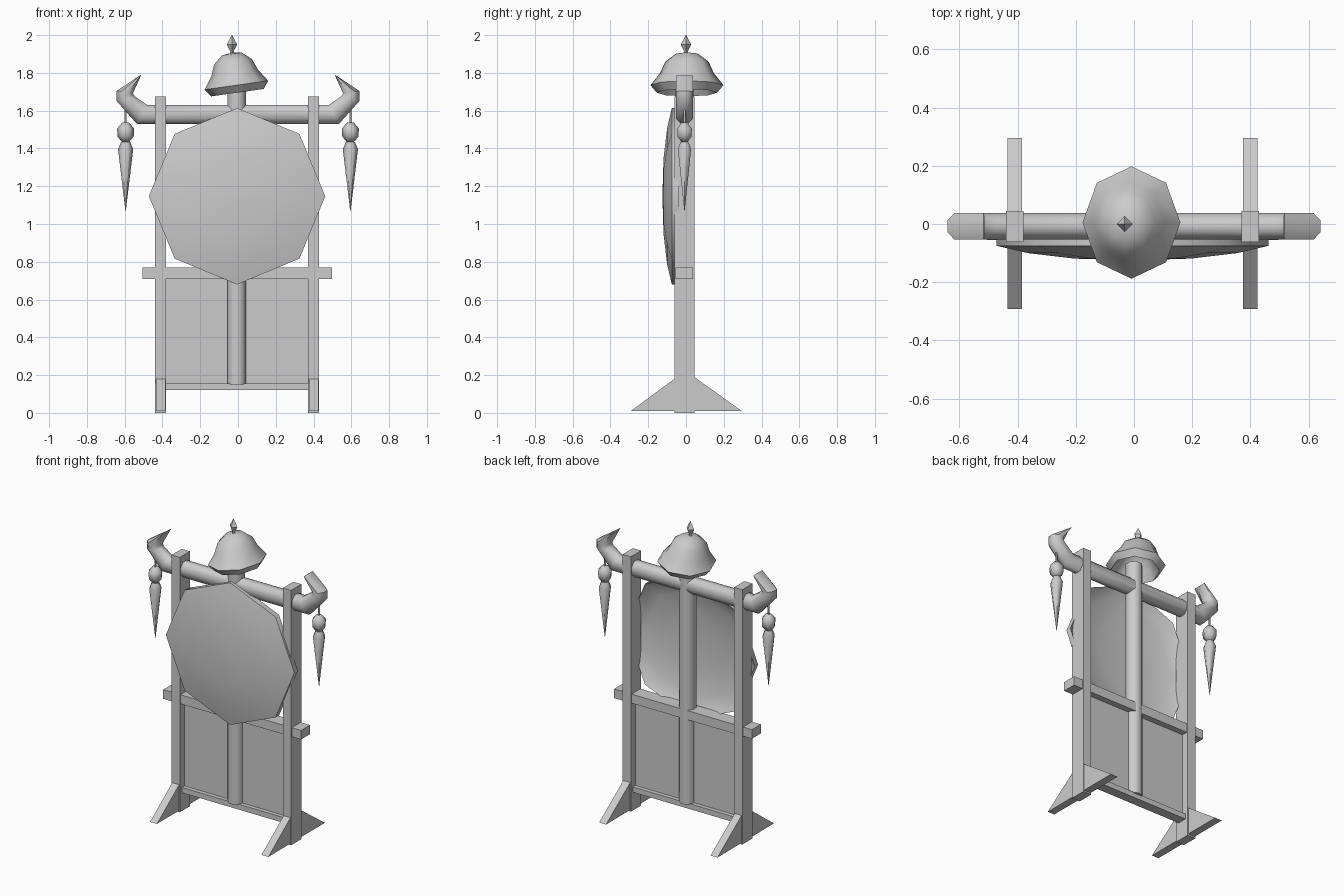
import bpy, bmesh, math
from mathutils import Matrix, Vector

cube = bpy.data.objects.get("Cube")
if cube:
    bpy.data.objects.remove(cube)

grey = bpy.data.materials.new("plain grey")
grey.use_nodes = True
colour = (0.6, 0.6, 0.6, 1)
grey.diffuse_color = colour
grey.node_tree.nodes["Principled BSDF"].inputs["Base Color"].default_value = colour

CX, CY = -0.005, -0.008  # centre of the frame


def finish(name, bm, smooth=None):
    bmesh.ops.remove_doubles(bm, verts=bm.verts, dist=0.0005)
    bmesh.ops.recalc_face_normals(bm, faces=bm.faces)
    mesh = bpy.data.meshes.new(name)
    bm.to_mesh(mesh)
    bm.free()
    mesh.materials.append(grey)
    obj = bpy.data.objects.new(name, mesh)
    bpy.context.collection.objects.link(obj)
    if smooth:
        bpy.ops.object.select_all(action='DESELECT')
        obj.select_set(True)
        bpy.context.view_layer.objects.active = obj
        bpy.ops.object.shade_smooth_by_angle(angle=math.radians(smooth))
    return obj


def box(name, x, y, z):
    """Box from (low, high) ranges on each axis."""
    bm = bmesh.new()
    bmesh.ops.create_cube(bm, size=1)
    for v in bm.verts:
        v.co = Vector([(a + b) / 2 + c * (b - a) for (a, b), c in zip((x, y, z), v.co)])
    return finish(name, bm)


def loft(name, rings, smooth=None):
    """Skin a list of equal rings of points and cap both ends."""
    bm = bmesh.new()
    loops = [[bm.verts.new(p) for p in ring] for ring in rings]
    n = len(loops[0])
    for a, b in zip(loops, loops[1:]):
        for i in range(n):
            j = (i + 1) % n
            bm.faces.new((a[i], a[j], b[j], b[i]))
    bm.faces.new(loops[0])
    bm.faces.new(loops[-1])
    bmesh.ops.dissolve_degenerate(bm, dist=0.0005, edges=bm.edges)
    return finish(name, bm, smooth)


def lathe(name, profile, sides, matrix, smooth=None):
    """Turn (radius, height) points about z, then place with the matrix."""
    rings = []
    for r, h in profile:
        r = max(r, 0.001)
        rings.append([matrix @ Vector((r * math.cos(math.tau * i / sides),
                                       r * math.sin(math.tau * i / sides), h))
                      for i in range(sides)])
    return loft(name, rings, smooth)


# Side posts and their triangular feet
for side, sign in (("right", -1), ("left", 1)):
    x = CX + sign * 0.405
    box(side + "_post", (x - 0.03, x + 0.03), (-0.062, 0.044), (0, 1.675))
    outline = [(-0.292, 0.01), (0.295, 0.01), (0.044, 0.19), (-0.062, 0.18)]
    loft(side + "_foot", [[(x + dx, y, z) for y, z in outline] for dx in (-0.025, 0.025)])

# Rails, infill panel and centre pole
box("middle_rail", (-0.505, 0.497), (-0.055, 0.037), (0.71, 0.77))
box("bottom_rail", (-0.39, 0.38), (-0.04, 0.024), (0.12, 0.155))
box("infill_panel", (-0.39, 0.38), (-0.013, -0.003), (0.15, 0.72))
lathe("centre_pole", [(0.052, 0.15), (0.052, 1.74)], 8,
      Matrix.Translation((CX - 0.002, CY, 0)) @ Matrix.Rotation(math.pi / 8, 4, 'Z'), 50)

# Top beam with upturned horns: each section spans a lower/outer and upper/inner point
half = [((0.535, 1.53), (0.48, 1.63)), ((0.642, 1.65), (0.545, 1.675)),
        ((0.642, 1.705), (0.557, 1.69)), ((0.518, 1.788), (0.514, 1.785))]
sections = [((-a[0], a[1]), (-b[0], b[1])) for a, b in reversed(half)] + half
rings = []
for low, high in sections:
    low, high = Vector(low), Vector(high)
    mid, arm = (low + high) / 2, (high - low) / 2
    ring = []
    for i in range(8):
        t = math.tau * (i + 0.5) / 8
        p = mid + arm * math.sin(t) / math.cos(math.pi / 8)
        ring.append((p.x, CY + 0.046 * math.cos(t) / math.cos(math.pi / 8), p.y))
    rings.append(ring)
loft("top_beam", rings, 50)

# Eight-sided domed gong, hollow at the back
lathe("gong", [(0, 0.11), (0.2, 0.108), (0.36, 0.085), (0.455, 0.05), (0.467, 0.038),
               (0.467, 0.075), (0.36, 0.1), (0.2, 0.119), (0, 0.125)], 8,
      Matrix.Translation((CX, 0, 1.147)) @ Matrix.Rotation(math.pi / 2, 4, 'X'), 50)

# Tilted bell-shaped cap, hollow below, with a pointed finial
tilt = (Matrix.Translation((-0.008, 0.005, 1.73)) @ Matrix.Rotation(math.radians(-8), 4, 'Y')
        @ Matrix.Diagonal((0.88, 1, 1, 1)))
lathe("bell_cap", [(0, 0.12), (0.09, 0.08), (0.12, 0.02), (0.16, -0.035), (0.193, 0.005),
                   (0.142, 0.07), (0.115, 0.13), (0.06, 0.172), (0, 0.178)], 8, tilt, 60)
lathe("finial", [(0.008, 1.895), (0.012, 1.92), (0.028, 1.95), (0, 2.0)], 4,
      Matrix.Translation((-0.032, 0, 0)))

# Hanging ornaments: cord, bead and long drop
for side, sign in (("right", -1), ("left", 1)):
    place = Matrix.Translation((sign * 0.595, CY, 0))
    lathe(side + "_cord", [(0.006, 1.43), (0.006, 1.64)], 6, place, 70)
    lathe(side + "_bead", [(0.018, 1.433), (0.043, 1.463), (0.045, 1.505), (0.018, 1.537)],
          6, place, 70)
    lathe(side + "_drop", [(0.024, 1.435), (0.04, 1.395), (0, 1.068)], 6, place, 70)
